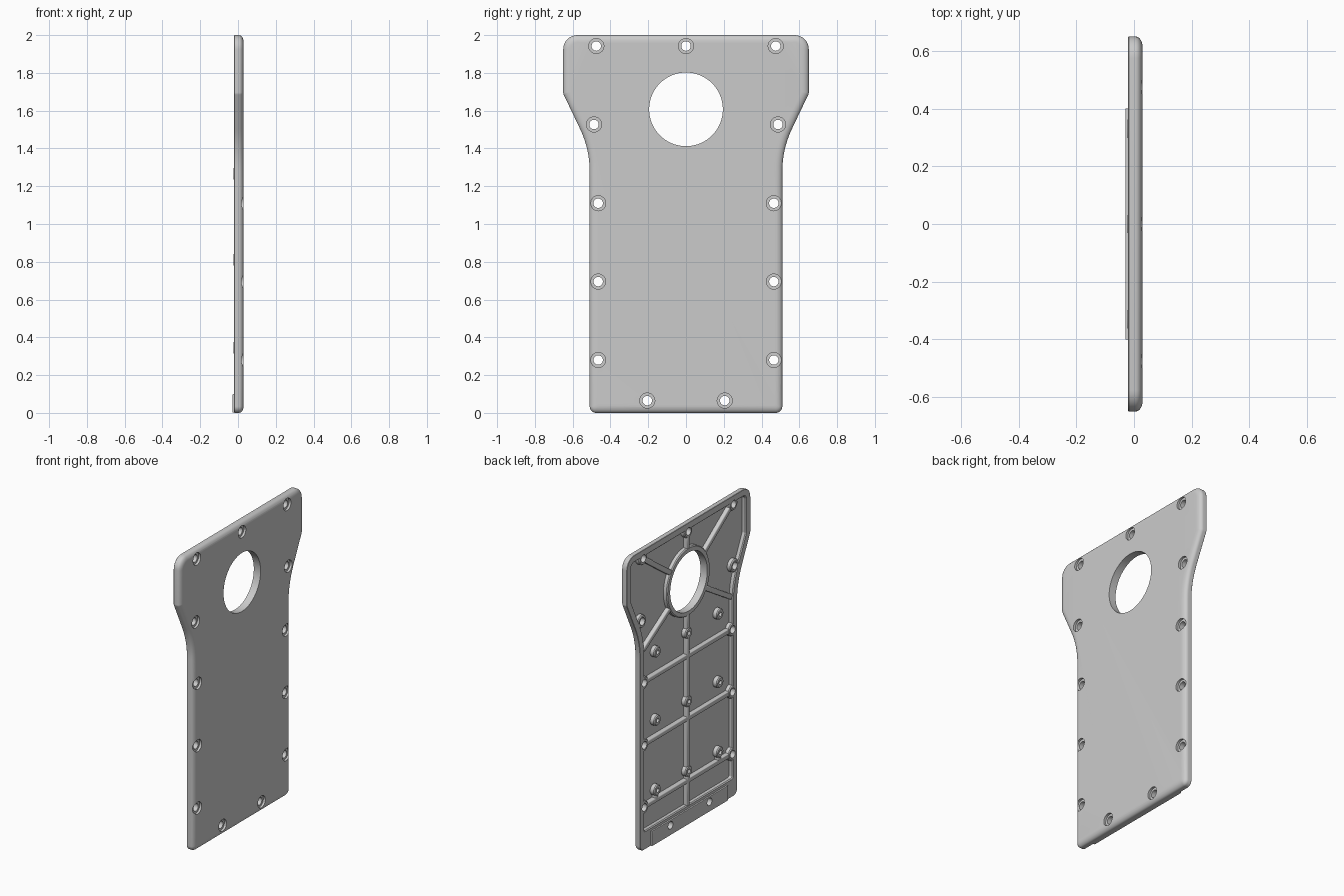
import bpy, bmesh, math
from mathutils import Vector, Matrix

if "Cube" in bpy.data.objects:
    bpy.data.objects.remove(bpy.data.objects["Cube"], do_unlink=True)

grey = bpy.data.materials.new("plain_grey")
grey.use_nodes = True
grey.diffuse_color = (0.6, 0.6, 0.6, 1)
grey.node_tree.nodes["Principled BSDF"].inputs["Base Color"].default_value = grey.diffuse_color

FRONT, BACK, FLOOR, LIP = 0.03, -0.02, 0.008, -0.03
RING_Z, RING_R = 1.607, 0.195
SCREW_R, SINK_R = 0.025, 0.04


def finish(name, bm):
    bmesh.ops.recalc_face_normals(bm, faces=bm.faces)
    mesh = bpy.data.meshes.new(name)
    bm.to_mesh(mesh)
    bm.free()
    mesh.materials.append(grey)
    obj = bpy.data.objects.new(name, mesh)
    bpy.context.collection.objects.link(obj)
    return obj


def smooth(obj):
    bpy.ops.object.select_all(action='DESELECT')
    obj.select_set(True)
    bpy.context.view_layer.objects.active = obj
    bpy.ops.object.shade_smooth_by_angle(angle=math.radians(35))


def outline(inset, bottom=0.0):
    """Rounded plate outline in (y, z), moved inwards by inset."""
    half = [(0.51, bottom, 0.035), (0.51, 1.397, 0.52), (0.65, 1.69, 0.03), (0.65, 2.0, 0.075)]
    ctrl = half + [(-y, z, r) for y, z, r in reversed(half)]
    pts = [Vector((y, z)) for y, z, r in ctrl]
    n, loop = len(pts), []
    for i, p in enumerate(pts):
        a = (p - pts[i - 1]).normalized()
        b = (pts[(i + 1) % n] - p).normalized()
        na, nb = Vector((-a.y, a.x)), Vector((-b.y, b.x))
        corner = p + (na + nb) * inset / (1 + na.dot(nb))
        turn = a.x * b.y - a.y * b.x
        sign = 1 if turn > 0 else -1
        r = max(ctrl[i][2] - sign * inset, 0.012)
        centre = corner + (na + nb) * sign * r / (1 + na.dot(nb))
        for k in range(9):
            d = na.slerp(nb, k / 8)
            loop.append(centre - d * sign * r)
    return loop


def loft(name, layers):
    """Skin closed (x, loop) layers and cap both ends."""
    bm = bmesh.new()
    rows = [[bm.verts.new((x, p.x, p.y)) for p in loop] for x, loop in layers]
    for r0, r1 in zip(rows, rows[1:]):
        for i in range(len(r0)):
            j = (i + 1) % len(r0)
            bm.faces.new((r0[i], r0[j], r1[j], r1[i]))
    bm.faces.new(rows[0])
    bm.faces.new(rows[-1])
    return finish(name, bm)


def add_cylinder(bm, y, z, r, x0, x1, seg=32):
    turn = Matrix.Translation(((x0 + x1) / 2, y, z)) @ Matrix.Rotation(math.pi / 2, 4, 'Y')
    bmesh.ops.create_cone(bm, cap_ends=True, segments=seg, radius1=r, radius2=r,
                          depth=abs(x1 - x0), matrix=turn)


def add_tube(bm, y, z, r_out, r_in, x0, x1, seg=32):
    """Hollow boss with a small chamfer at its x0 end."""
    c = min(0.006, (r_out - r_in) / 3)
    prof = [(r_in, x0), (r_out - c, x0), (r_out, x0 + c), (r_out, x1), (r_in, x1)]
    rows = []
    for k in range(seg):
        t = 2 * math.pi * k / seg
        rows.append([bm.verts.new((x, y + r * math.cos(t), z + r * math.sin(t))) for r, x in prof])
    for k in range(seg):
        a, b = rows[k], rows[(k + 1) % seg]
        for i in range(len(prof)):
            j = (i + 1) % len(prof)
            bm.faces.new((a[i], a[j], b[j], b[i]))


def add_rib(bm, y0, z0, y1, z1, width=0.034):
    """Straight rib with rounded edges, rising from the pocket floor."""
    a, b = Vector((0, y0, z0)), Vector((0, y1, z1))
    d = b - a
    part = bmesh.new()
    bmesh.ops.create_cube(part, size=1)
    x0, x1 = BACK + 0.001, FLOOR + 0.004
    bmesh.ops.scale(part, vec=(x1 - x0, d.length, width), verts=part.verts)
    edges = [e for e in part.edges if all(v.co.x < 0 for v in e.verts)]
    bmesh.ops.bevel(part, geom=edges, offset=0.01, segments=3, profile=0.5, affect='EDGES')
    place = Matrix.Translation((a + b) / 2 + Vector(((x0 + x1) / 2, 0, 0)))
    bmesh.ops.transform(part, verts=part.verts,
                        matrix=place @ Matrix.Rotation(math.atan2(d.z, d.y), 4, 'X'))
    temp = bpy.data.meshes.new("temp")
    part.to_mesh(temp)
    part.free()
    bm.from_mesh(temp)
    bpy.data.meshes.remove(temp)


def cut(obj, cutter):
    mod = obj.modifiers.new("cut", 'BOOLEAN')
    mod.operation, mod.solver, mod.object = 'DIFFERENCE', 'EXACT', cutter
    bpy.context.view_layer.update()
    baked = bpy.data.meshes.new_from_object(obj.evaluated_get(bpy.context.evaluated_depsgraph_get()))
    obj.modifiers.clear()
    obj.data = baked


# Screw positions (y, z)
side = [(0.465, 0.28), (0.465, 0.695), (0.465, 1.11), (0.487, 1.527), (0.475, 1.942)]
screws = [(s * y, z) for y, z in side for s in (1, -1)] + [(0, 1.942)]
foot_screws = [(0.205, 0.065), (-0.205, 0.065)]

# Cover plate: rounded front, open pocket behind
layers = [(FLOOR, outline(0.047, 0.075)), (BACK + 0.006, outline(0.047, 0.075)),
          (BACK, outline(0.041, 0.075)), (BACK, outline(0.002)), (BACK + 0.002, outline(0))]
for k in range(7):
    t = k / 6 * math.pi / 2
    layers.append((FRONT - 0.025 * (1 - math.sin(t)), outline(0.038 * (1 - math.cos(t)))))
plate = loft("cover_plate", layers)

# Foot lip on the rear
bm = bmesh.new()
bmesh.ops.create_cube(bm, size=1)
bmesh.ops.scale(bm, vec=(BACK - LIP + 0.002, 0.8, 0.098), verts=bm.verts)
bmesh.ops.translate(bm, vec=((BACK + LIP + 0.002) / 2, 0, 0.05), verts=bm.verts)
tops = [e for e in bm.edges if abs(e.verts[0].co.z - e.verts[1].co.z) < 1e-5
        and all(v.co.z > 0.05 and v.co.x < BACK for v in e.verts)]
bmesh.ops.bevel(bm, geom=tops, offset=0.004, segments=2, profile=0.5, affect='EDGES')
lip = finish("foot_lip", bm)

# Cut the round opening, screw holes and counterbores
bm = bmesh.new()
add_cylinder(bm, 0, RING_Z, RING_R, -0.1, 0.1, 96)
for y, z in screws + foot_screws:
    add_cylinder(bm, y, z, SCREW_R, -0.1, 0.1)
holes = finish("hole_cutter", bm)
bm = bmesh.new()
for y, z in screws + foot_screws:
    add_cylinder(bm, y, z, SINK_R, FRONT - 0.015, 0.1)
sinks = finish("counterbore_cutter", bm)
cut(plate, holes)
cut(plate, sinks)
cut(lip, holes)
for helper in (holes, sinks):
    bpy.data.objects.remove(helper, do_unlink=True)

# Screw bosses, stand-offs and the collar round the opening
bm = bmesh.new()
for y, z in screws:
    add_tube(bm, y, z, 0.043, SCREW_R, BACK, FLOOR + 0.004)
bosses = finish("screw_bosses", bm)
bm = bmesh.new()
for z in (0.345, 0.81, 1.265):
    for y in (-0.33, 0, 0.33):
        add_tube(bm, y, z, 0.036, 0.014, BACK - 0.003, FLOOR + 0.004, 24)
standoffs = finish("standoffs", bm)
bm = bmesh.new()
add_tube(bm, 0, RING_Z, RING_R + 0.032, RING_R, BACK, FLOOR + 0.004, 96)
collar = finish("opening_collar", bm)

# Stiffening ribs, stopping short of every hole
bm = bmesh.new()
stops = [0.11, 0.325, 0.365, 0.79, 0.83, 1.245, 1.285, RING_Z - RING_R - 0.012]
for z0, z1 in zip(stops[0::2], stops[1::2]):
    add_rib(bm, 0, z0, 0, z1)
add_rib(bm, 0, RING_Z + RING_R + 0.012, 0, 1.912)
for z in (0.28, 0.695, 1.11):
    add_rib(bm, -0.435, z, 0.435, z)
for s in (1, -1):
    add_rib(bm, s * 0.33, 0.27, s * 0.33, 0.325)
    for y, z in ((0.475, 1.942), (0.49, 1.31)):
        d = Vector((y, z - RING_Z))
        u = d.normalized()
        a, b = u * (RING_R + 0.012), u * (d.length - 0.03)
        add_rib(bm, s * a.x, RING_Z + a.y, s * b.x, RING_Z + b.y)
ribs = finish("stiffening_ribs", bm)

for obj in (plate, lip, bosses, standoffs, collar, ribs):
    smooth(obj)
